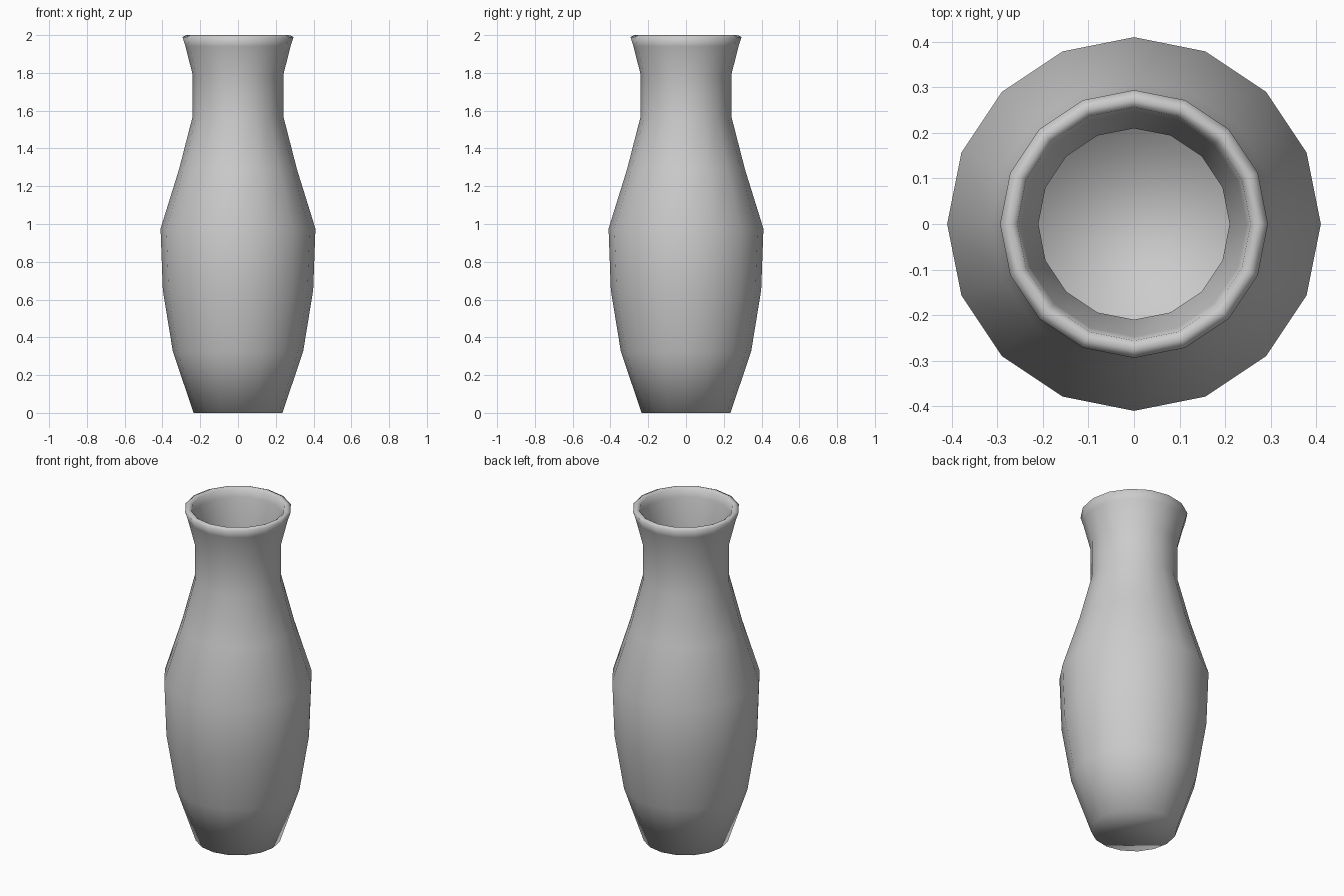
import bpy, bmesh
from math import cos, sin, pi

if "Cube" in bpy.data.objects:
    bpy.data.objects.remove(bpy.data.objects["Cube"])

SIDES = 16
# Closed-wall profile (radius, height): outside going up, over the lip, inside going down
outer = [(0.235, 0.0), (0.345, 0.325), (0.398, 0.65), (0.41, 0.975),
         (0.312, 1.29), (0.24, 1.57), (0.24, 1.79), (0.278, 1.94), (0.294, 1.99)]
lip = [(0.272, 2.0), (0.256, 1.99)]
inner = [(0.247, 1.945), (0.21, 1.795), (0.21, 1.575), (0.282, 1.28),
         (0.379, 0.97), (0.368, 0.655), (0.316, 0.335), (0.213, 0.03)]

bm = bmesh.new()
rings = [[bm.verts.new((r * cos(2 * pi * i / SIDES), r * sin(2 * pi * i / SIDES), z))
          for i in range(SIDES)] for r, z in outer + lip + inner]

# Wall bands
for a, b in zip(rings, rings[1:]):
    for i in range(SIDES):
        j = (i + 1) % SIDES
        bm.faces.new((a[i], a[j], b[j], b[i]))

# Underside and inner floor
bm.faces.new(rings[0][::-1])
bm.faces.new(rings[-1])
for f in bm.faces:
    f.smooth = True

mesh = bpy.data.meshes.new("vase")
bm.to_mesh(mesh)
bm.free()
vase = bpy.data.objects.new("vase", mesh)
bpy.context.collection.objects.link(vase)
